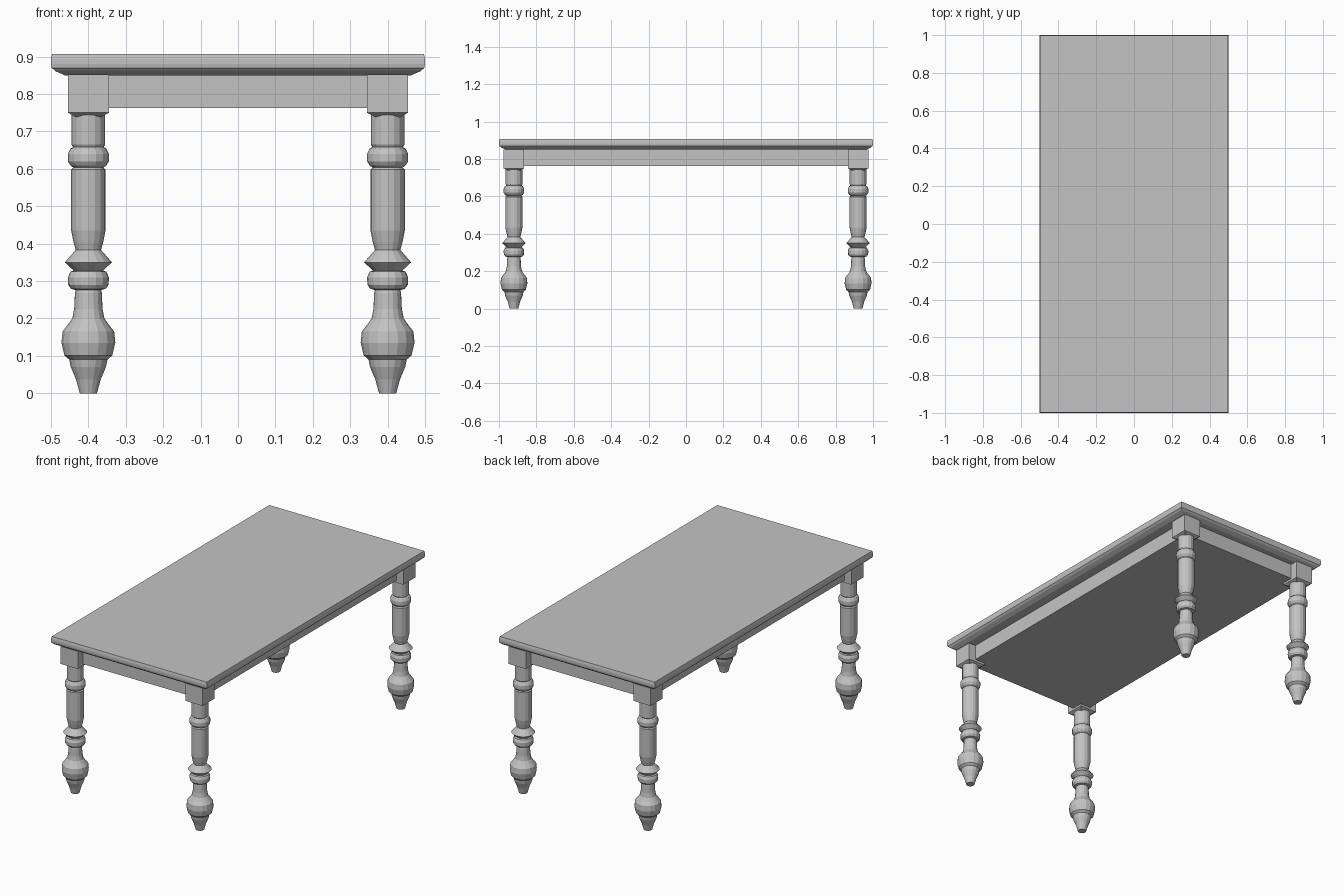
import bpy, bmesh, math

if "Cube" in bpy.data.objects:
    bpy.data.objects.remove(bpy.data.objects["Cube"])

grey = bpy.data.materials.new("plain grey")
grey.diffuse_color = (0.55, 0.55, 0.55, 1)
grey.use_nodes = True
grey.node_tree.nodes["Principled BSDF"].inputs["Base Color"].default_value = grey.diffuse_color


def loft(name, rings, loc=(0, 0, 0)):
    """Skin a stack of equal-length rings of points and cap both ends."""
    bm = bmesh.new()
    loops = [[bm.verts.new(p) for p in ring] for ring in rings]
    n = len(loops[0])
    for a, b in zip(loops, loops[1:]):
        for i in range(n):
            j = (i + 1) % n
            bm.faces.new((a[i], a[j], b[j], b[i]))
    bm.faces.new(loops[0][::-1])
    bm.faces.new(loops[-1])
    bmesh.ops.recalc_face_normals(bm, faces=bm.faces)
    mesh = bpy.data.meshes.new(name)
    bm.to_mesh(mesh)
    bm.free()
    mesh.materials.append(grey)
    ob = bpy.data.objects.new(name, mesh)
    ob.location = loc
    bpy.context.collection.objects.link(ob)
    return ob


def rect(hx, hy, z):
    return [(-hx, -hy, z), (hx, -hy, z), (hx, hy, z), (-hx, hy, z)]


def circle(r, z, n=16):
    return [(r * math.cos(math.tau * i / n), r * math.sin(math.tau * i / n), z)
            for i in range(n)]


# Table top: moulded edge given as (inset from the outer edge, height)
edge = [(0.037, 0.85), (0.012, 0.861), (0.002, 0.87), (0, 0.88),
        (0, 0.893), (0.003, 0.907)]
loft("table_top", [rect(0.5 - d, 1 - d, z) for d, z in edge])

# Apron: closed box under the top, set back behind the leg blocks
loft("apron", [rect(0.41, 0.93, 0.762), rect(0.41, 0.93, 0.852)])

# Turned legs: (radius, height) from the foot up
profile = [(0.023, 0), (0.033, 0.037), (0.047, 0.07), (0.051, 0.09),
           (0.064, 0.101), (0.072, 0.135), (0.069, 0.165), (0.055, 0.183),
           (0.043, 0.2), (0.038, 0.225), (0.036, 0.268), (0.034, 0.276),
           (0.046, 0.279), (0.054, 0.29), (0.055, 0.31), (0.048, 0.325),
           (0.039, 0.328), (0.063, 0.35), (0.034, 0.383), (0.04, 0.405),
           (0.046, 0.435), (0.046, 0.598), (0.04, 0.603), (0.048, 0.609),
           (0.055, 0.62), (0.055, 0.64), (0.048, 0.654), (0.041, 0.658),
           (0.045, 0.665), (0.045, 0.745)]
for sx, side in ((-1, "left"), (1, "right")):
    for sy, end in ((-1, "front"), (1, "back")):
        at = (sx * 0.4, sy * 0.92, 0)
        loft(f"{end}_{side}_leg", [circle(r, z) for r, z in profile], at)
        # Square block joining the leg to the top, chamfered below
        loft(f"{end}_{side}_leg_block",
             [rect(0.034, 0.034, 0.739), rect(0.055, 0.055, 0.75),
              rect(0.055, 0.055, 0.852)], at)
